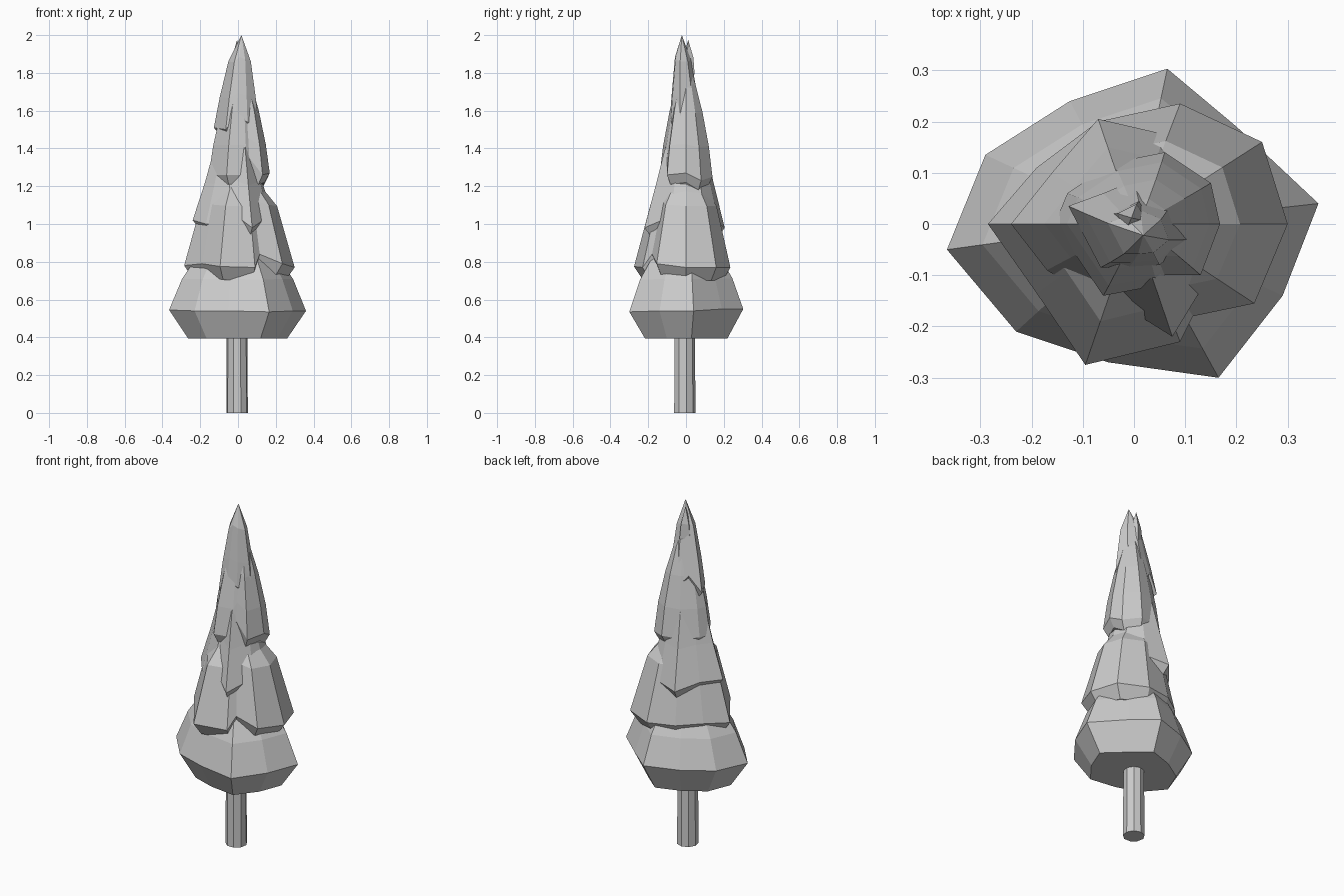
import bpy
import bmesh
import math
from mathutils import Vector

grey = bpy.data.materials.new("plain_grey")
grey.diffuse_color = (0.6, 0.6, 0.6, 1)


def finish(name, bm):
    bmesh.ops.recalc_face_normals(bm, faces=bm.faces)
    mesh = bpy.data.meshes.new(name)
    bm.to_mesh(mesh)
    bm.free()
    mesh.materials.append(grey)
    obj = bpy.data.objects.new(name, mesh)
    bpy.context.collection.objects.link(obj)


def tier(name, rim, under, uppers, apex):
    """Ragged faceted skirt: rim points, a tucked underside, shoulders, tip.
    under = (scale, drop, flat z or None); uppers = (scale, z)."""
    bm = bmesh.new()
    tip = Vector(apex)
    mean_z = sum(p[2] for p in rim) / len(rim)
    scale, drop, flat = under
    rings = [[(x * scale, y * scale, z - drop if flat is None else flat)
              for x, y, z in rim], rim]
    for s, z in uppers:
        t = (z - mean_z) / (tip.z - mean_z)
        rings.append([(x * s + tip.x * t, y * s + tip.y * t, z + (rz - mean_z) * 0.4)
                      for x, y, rz in rim])
    loops = [[bm.verts.new(p) for p in ring] for ring in rings]
    n = len(rim)
    bm.faces.new(loops[0])
    for a, b in zip(loops, loops[1:]):
        for i in range(n):
            j = (i + 1) % n
            bm.faces.new((a[i], a[j], b[j], b[i]))
    top = bm.verts.new(tip)
    for i in range(n):
        bm.faces.new((loops[-1][i], loops[-1][(i + 1) % n], top))
    finish(name, bm)


# Trunk
bm = bmesh.new()
bmesh.ops.create_cone(bm, cap_ends=True, segments=9, radius1=0.058, radius2=0.055, depth=0.5)
bmesh.ops.translate(bm, verts=bm.verts, vec=(-0.005, -0.008, 0.25))
finish("trunk", bm)

# Foliage tiers, lowest first
tier("foliage_bottom",
     [(0.36, 0.04, 0.54), (0.20, 0.19, 0.55), (0.065, 0.303, 0.55), (-0.125, 0.24, 0.55),
      (-0.29, 0.135, 0.55), (-0.365, -0.05, 0.545), (-0.23, -0.21, 0.54),
      (-0.05, -0.27, 0.54), (0.165, -0.30, 0.535), (0.29, -0.14, 0.54)],
     (0.725, 0, 0.395), [(0.81, 0.71), (0.55, 0.85)], (0, 0, 1.0))

tier("foliage_lower",
     [(0.30, 0.0, 0.77), (0.25, 0.16, 0.77), (0.09, 0.235, 0.77), (-0.07, 0.2, 0.78),
      (-0.19, 0.11, 0.79), (-0.285, 0.0, 0.78), (-0.19, -0.135, 0.79),
      (-0.095, -0.275, 0.775), (0.09, -0.23, 0.77), (0.115, -0.18, 0.84),
      (0.235, -0.155, 0.79)],
     (0.83, 0.07, None), [(0.69, 1.1), (0.42, 1.2)], (0, 0, 1.3))

tier("foliage_middle",
     [(0.165, 0.0, 1.1), (0.15, 0.1, 1.05), (0.06, 0.175, 1.0), (-0.07, 0.205, 0.98),
      (-0.16, 0.1, 1.02), (-0.24, 0.0, 1.02), (-0.17, -0.09, 1.0),
      (-0.06, -0.16, 0.99), (-0.045, -0.145, 1.07), (0.075, -0.22, 0.98),
      (0.16, -0.08, 1.04)],
     (0.83, 0.05, None), [(0.73, 1.22), (0.5, 1.42)], (0, 0, 1.6))

tier("foliage_upper",
     [(0.168, 0.0, 1.27), (0.15, 0.08, 1.23), (0.06, 0.14, 1.25), (-0.04, 0.12, 1.25),
      (-0.13, 0.06, 1.26), (-0.155, 0.0, 1.26), (-0.06, -0.14, 1.26),
      (0.045, -0.12, 1.26), (0.06, -0.10, 1.35), (0.13, -0.10, 1.26)],
     (0.83, 0.05, None), [(0.86, 1.42), (0.62, 1.6), (0.35, 1.75)], (0.01, 0, 1.88))

tier("foliage_top",
     [(0.11, -0.03, 1.51), (0.08, 0.05, 1.51), (0.0, 0.085, 1.53), (-0.06, 0.06, 1.6),
      (-0.128, 0.035, 1.51), (-0.065, -0.085, 1.5), (-0.01, -0.085, 1.57),
      (0.05, -0.08, 1.54)],
     (0.8, 0.03, None), [(0.8, 1.68), (0.5, 1.87)], (0.018, -0.022, 2.0))

# Small split spike beside the tip
tier("tip_spike",
     [(0.035, 0.0, 1.8), (0.01, 0.045, 1.8), (-0.04, 0.02, 1.8), (-0.02, -0.03, 1.8)],
     (0.8, 0.05, None), [(0.75, 1.88)], (-0.005, 0.012, 1.975))
